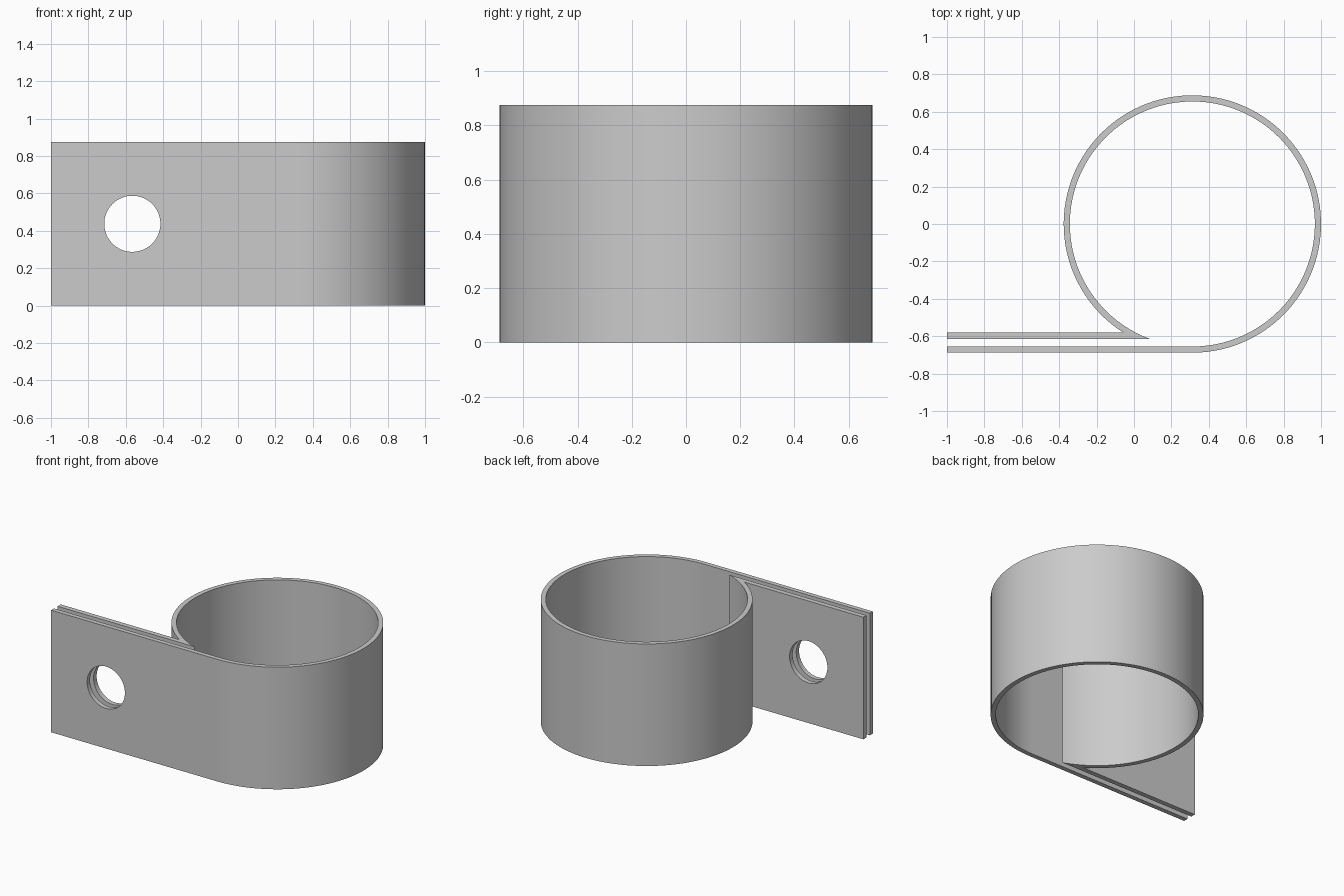
import bpy
import bmesh
import math

cube = bpy.data.objects.get("Cube")
if cube:
    bpy.data.objects.remove(cube, do_unlink=True)

HEIGHT = 0.875
OUTER, INNER = 0.688, 0.655        # ring radii
CX = 0.312                         # ring centre
END = -1.0                         # free end of the tabs
TAB_TOP, TAB_BOTTOM = -0.58, -0.615  # rear tab faces
STEPS = 96

steel = bpy.data.materials.new("grey steel")
steel.use_nodes = True
grey = (0.6, 0.6, 0.6, 1)
steel.diffuse_color = grey
steel.node_tree.nodes["Principled BSDF"].inputs["Base Color"].default_value = grey


def arc(radius, y_end):
    """Counterclockwise arc from the ring's front to the height y_end on its -x side."""
    start = -math.pi / 2
    stop = math.pi - math.asin(y_end / radius)
    angles = [start + (stop - start) * i / STEPS for i in range(STEPS + 1)]
    return [(CX + radius * math.cos(a), radius * math.sin(a)) for a in angles]


# Strap: one closed profile running along the front tab, round the ring and out the rear tab
profile = [(END, -OUTER)] + arc(OUTER, TAB_TOP)
profile += [(END, TAB_TOP), (END, TAB_BOTTOM)]
profile += arc(INNER, TAB_BOTTOM)[::-1] + [(END, -INNER)]

bm = bmesh.new()
base = bm.faces.new([bm.verts.new((x, y, 0)) for x, y in profile])
top = bmesh.ops.extrude_face_region(bm, geom=[base])
bmesh.ops.translate(bm, vec=(0, 0, HEIGHT),
                    verts=[v for v in top["geom"] if isinstance(v, bmesh.types.BMVert)])
bmesh.ops.recalc_face_normals(bm, faces=bm.faces)
mesh = bpy.data.meshes.new("clamp_strap")
bm.to_mesh(mesh)
bm.free()
mesh.materials.append(steel)
strap = bpy.data.objects.new("clamp_strap", mesh)
bpy.context.collection.objects.link(strap)

# Bolt hole through both tabs
bpy.ops.mesh.primitive_cylinder_add(vertices=64, radius=0.15, depth=0.3,
                                    location=(-0.565, -0.635, HEIGHT / 2),
                                    rotation=(math.pi / 2, 0, 0))
cutter = bpy.context.object
cutter.name = "bolt_hole_cutter"
cutter.hide_render = True
cutter.data.materials.append(steel)

bpy.ops.object.select_all(action="DESELECT")
strap.select_set(True)
bpy.context.view_layer.objects.active = strap
cut = strap.modifiers.new("bolt_hole", "BOOLEAN")
cut.operation = "DIFFERENCE"
cut.solver = "EXACT"
cut.object = cutter
bpy.ops.object.modifier_apply(modifier=cut.name)
bpy.data.objects.remove(cutter, do_unlink=True)

bpy.ops.object.shade_smooth_by_angle(angle=math.radians(25))
